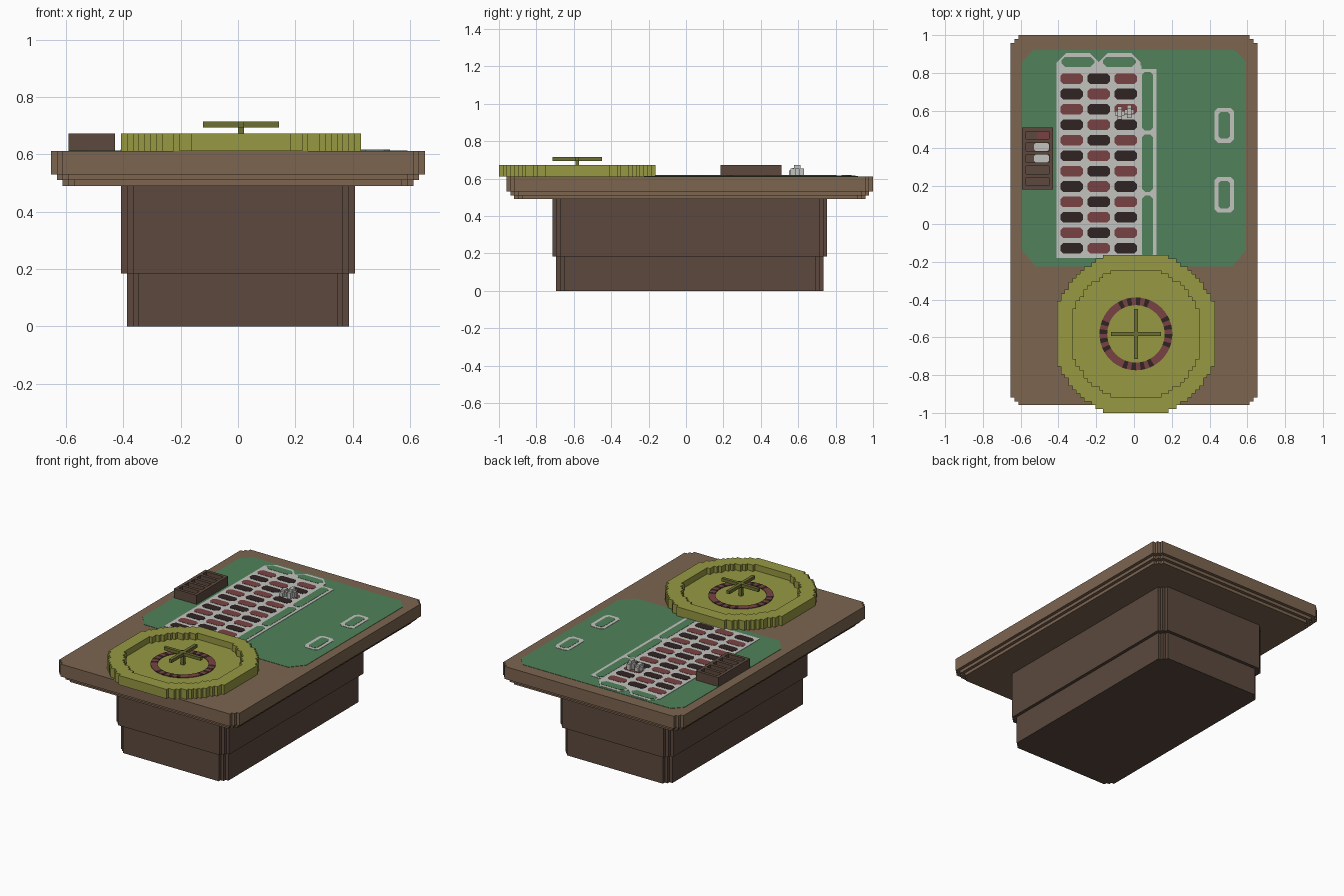
import bpy, bmesh, math

if "Cube" in bpy.data.objects:
    bpy.data.objects.remove(bpy.data.objects["Cube"])

U = 2 / 98            # one modelling block
TOP = 30 * U          # table surface height


def material(name, hex_rgb):
    m = bpy.data.materials.new(name)
    srgb = [((hex_rgb >> s) & 255) / 255 for s in (16, 8, 0)]
    m.diffuse_color = [c / 12.92 if c < 0.04 else ((c + 0.055) / 1.055) ** 2.4 for c in srgb] + [1]
    m.use_nodes = True
    m.node_tree.nodes["Principled BSDF"].inputs["Base Color"].default_value = m.diffuse_color
    return m


WOOD = material("table wood", 0x7C6550)
DARK = material("dark wood", 0x5C493E)
FELT = material("green felt", 0x51825B)
GOLD = material("olive brass", 0x979942)
SPIN = material("dark olive brass", 0x6D6F32)
WHITE = material("off white", 0xC2C2BF)
RED = material("dull red", 0x794242)
BLACK = material("near black", 0x302424)


def build(name, prisms, mat):
    """One object from a list of (outline, z0, z1) vertical prisms."""
    bm = bmesh.new()
    for pts, z0, z1 in prisms:
        lo = [bm.verts.new((x, y, z0)) for x, y in pts]
        hi = [bm.verts.new((x, y, z1)) for x, y in pts]
        bm.faces.new(lo[::-1])
        bm.faces.new(hi)
        for i in range(len(pts)):
            j = (i + 1) % len(pts)
            bm.faces.new((lo[i], lo[j], hi[j], hi[i]))
    bmesh.ops.recalc_face_normals(bm, faces=bm.faces)
    me = bpy.data.meshes.new(name)
    bm.to_mesh(me)
    bm.free()
    me.materials.append(mat)
    ob = bpy.data.objects.new(name, me)
    bpy.context.collection.objects.link(ob)
    return ob


def rect(x0, x1, y0, y1):
    return [(x0, y0), (x1, y0), (x1, y1), (x0, y1)]


def grid_box(x0, x1, y0, y1, z0, z1):
    return rect(x0 * U, x1 * U, y0 * U, y1 * U), z0 * U, z1 * U


def stepped_rect(hx, hy):
    """Rectangle (in blocks, centred on the table) with two-step corners."""
    q = [(hx, hy - 2), (hx - 1, hy - 2), (hx - 1, hy - 1), (hx - 2, hy - 1), (hx - 2, hy)]
    pts = q + [(-x, y) for x, y in q[::-1]] + [(-x, -y) for x, y in q] + [(x, -y) for x, y in q[::-1]]
    return [(x * U, (y + 1) * U) for x, y in pts]


def stepped_disc(r, reach, cx, cy):
    """Blocky circle outline, clamped to `reach` blocks from its centre block."""
    right = []
    for j in range(-reach, reach + 1):
        w = min(reach, int(math.sqrt(r * r - j * j))) + 0.5
        if right and right[-1][0] == w:
            right.pop()
        else:
            right.append((w, j - 0.5))
        right.append((w, j + 0.5))
    pts = right + [(-x, y) for x, y in right[::-1]]
    return [(cx + x * U, cy + y * U) for x, y in pts]


def octagon(x0, x1, y0, y1, c):
    return [(x0 + c, y0), (x1 - c, y0), (x1, y0 + c), (x1, y1 - c),
            (x1 - c, y1), (x0 + c, y1), (x0, y1 - c), (x0, y0 + c)]


# Pedestal and table top
build("pedestal_lower", [(stepped_rect(19, 35), 0, 9 * U)], DARK)
build("pedestal_upper", [(stepped_rect(20, 36), 9 * U, 24 * U)], DARK)
build("table_top", [(stepped_rect(32 - i, 48 - i), z0 * U, z1 * U)
                    for i, z0, z1 in ((0, 26, 30), (1, 25, 26), (2, 24, 25))], WOOD)

# Felt
build("felt", [([(-.52, -.225), (.52, -.225), (.592, -.14), (.592, .86), (.535, .92),
                 (-.535, .92), (-.592, .86), (-.592, -.14)], TOP, TOP + .002)], FELT)

# White layout lines: betting grid, side boxes, end lobes and two ovals
lay = (TOP + .001, TOP + .004)
lobes = [(-.41, -.185), (-.19, .035)]
ovals = [(.43, .615), (.06, .25)]
build("layout_lines",
      [(rect(-.41, .04, -.18, .84), *lay), (rect(.03, .12, -.17, .82), *lay)]
      + [(octagon(a, b, .76, .905, .05), *lay) for a, b in lobes]
      + [(octagon(.425, .53, a, b, .02), *lay) for a, b in ovals], WHITE)
inset = (TOP + .002, TOP + .0055)
build("felt_insets",
      [(octagon(.043, .1, a, b, .015), *inset) for a, b in ((.495, .805), (.17, .475), (-.175, .15))]
      + [(octagon(a + .025, b - .025, .832, .885, .02), *inset) for a, b in lobes]
      + [(octagon(.447, .508, a + .022, b - .022, .012), *inset) for a, b in ovals], FELT)

# Chequered number cells
cells = {0: [], 1: []}
for row in range(12):
    for col in range(3):
        x, y = -.33 + .143 * col, .77 - 4 * U * row
        cells[(row + col) % 2].append((octagon(x - .06, x + .06, y - .028, y + .028, .015), *inset))
build("red_cells", cells[0], RED)
build("black_cells", cells[1], BLACK)

# Wheel bowl with a recessed floor
cx, cy = .5 * U, -28.5 * U
bowl = build("wheel_bowl", [(stepped_disc(21.6, 20, cx, cy), 30 * U, 33 * U)], GOLD)
cutter = build("bowl_cutter", [(stepped_disc(17.2, 16, cx, cy), 31 * U, 34 * U)], GOLD)
mod = bowl.modifiers.new("recess", 'BOOLEAN')
mod.operation, mod.object, mod.solver = 'DIFFERENCE', cutter, 'EXACT'
bpy.context.view_layer.objects.active = bowl
bpy.ops.object.modifier_apply(modifier=mod.name)
bpy.data.objects.remove(cutter)

# Red and black pocket ring
ring = {False: [], True: []}
N = 48
for i in range(N):
    a0, a1 = 2 * math.pi * i / N, 2 * math.pi * (i + 1) / N
    off_axis = abs((i + .5 + 6) % 12 - 6) * 360 / N
    pts = [(cx + r * math.cos(a), cy + r * math.sin(a))
           for r, a in ((.152, a0), (.193, a0), (.193, a1), (.152, a1))]
    ring[i % 2 == 1 and off_axis < 27].append((pts, 31 * U, 31 * U + .004))
build("pocket_ring_red", ring[False], RED)
build("pocket_ring_black", ring[True], BLACK)

# Spindle and cross handle
build("wheel_spindle", [grid_box(0, 1, -29, -28, 31, 34)], SPIN)
build("wheel_handle", [grid_box(-6, 7, -29, -28, 34, 35),
                       grid_box(0, 1, -35, -29, 34, 35),
                       grid_box(0, 1, -28, -22, 34, 35)], SPIN)

# Chip tray: floor, two side walls, six dividers
build("chip_tray",
      [grid_box(-29, -21, 9, 25, 30, 31), grid_box(-29, -28, 9, 25, 31, 33),
       grid_box(-22, -21, 9, 25, 31, 33)]
      + [grid_box(-28, -22, y, y + 1, 31, 33) for y in range(9, 25, 3)], DARK)
build("tray_chips_white",
      [(octagon(-26 * U, -22 * U, y * U, (y + 2) * U, .01), 31 * U, 31 * U + .006) for y in (16, 19)], WHITE)
build("tray_chips_red", [(rect(-25 * U, -22 * U, 22 * U, 24 * U), 31 * U, 31 * U + .006)], RED)

# Two small chip stacks with plus-shaped footprints
stacks = []
for x, y, h in ((-.075, .587, .045), (-.024, .595, .06)):
    stacks += [(rect(x - .025, x + .025, y - .012, y + .012), TOP, TOP + h * .7),
               (rect(x - .012, x + .012, y - .035, y + .035), TOP, TOP + h * .7),
               (rect(x - .012, x + .012, y - .018, y + .018), TOP, TOP + h)]
build("chip_stacks", stacks, WHITE)
